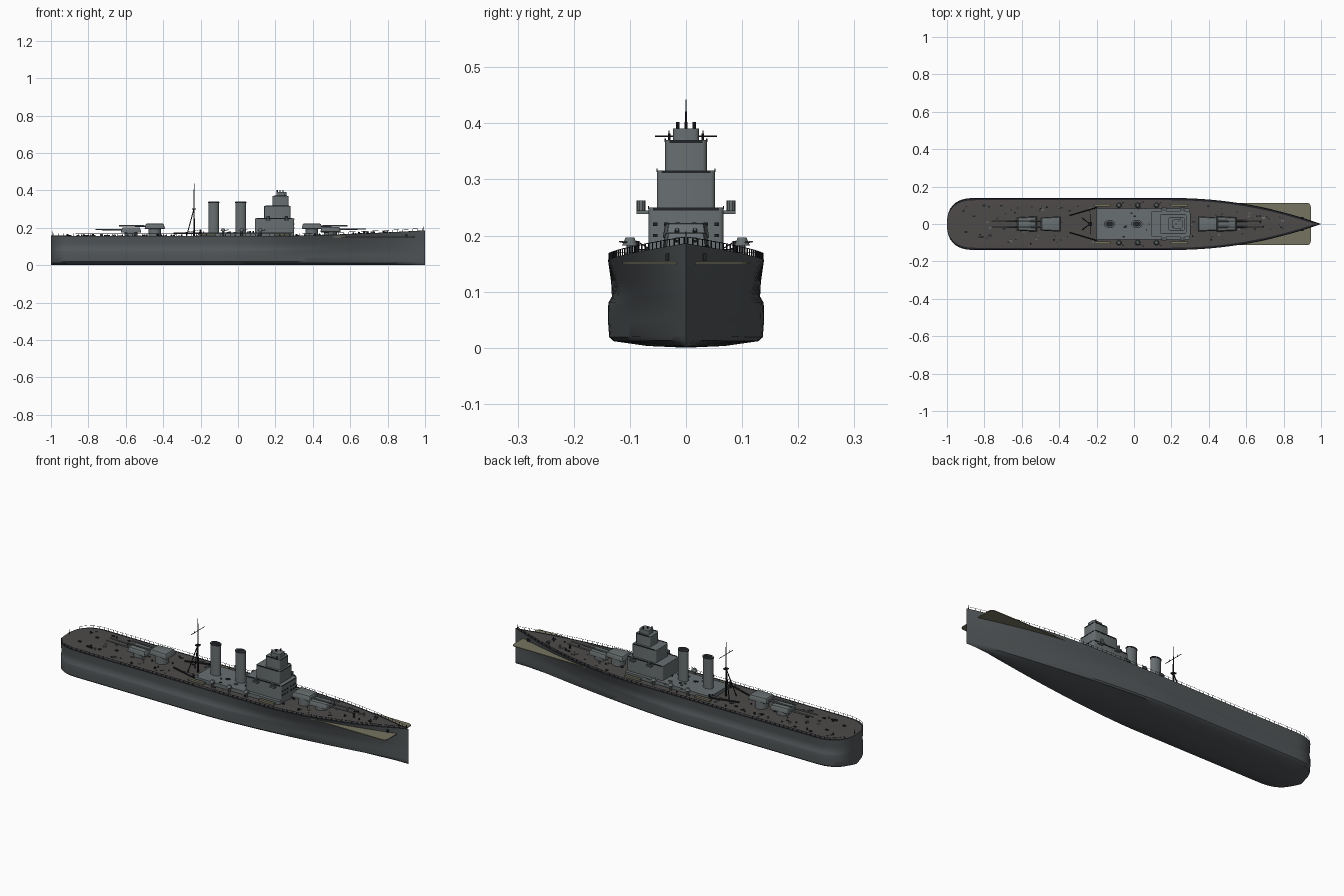
import bpy, bmesh, math, random
from mathutils import Matrix, Vector

if "Cube" in bpy.data.objects:
    bpy.data.objects.remove(bpy.data.objects["Cube"])
random.seed(4)


def material(name, r, g, b):
    m = bpy.data.materials.new(name)
    m.use_nodes = True
    m.diffuse_color = (r, g, b, 1)
    m.node_tree.nodes["Principled BSDF"].inputs["Base Color"].default_value = (r, g, b, 1)
    return m


HULL = material("hull grey", .085, .095, .1)
GREY = material("superstructure grey", .14, .16, .165)
DECK = material("deck brown grey", .075, .07, .067)
DARK = material("dark fittings", .016, .017, .022)
TAN = material("tan planking", .18, .172, .115)


def finish(name, bm, *mats, smooth=False):
    bmesh.ops.recalc_face_normals(bm, faces=bm.faces)
    me = bpy.data.meshes.new(name)
    bm.to_mesh(me)
    bm.free()
    ob = bpy.data.objects.new(name, me)
    bpy.context.collection.objects.link(ob)
    for m in mats:
        me.materials.append(m)
    if smooth:
        bpy.ops.object.select_all(action='DESELECT')
        ob.select_set(True)
        bpy.context.view_layer.objects.active = ob
        bpy.ops.object.shade_smooth_by_angle(angle=math.radians(35))
    return ob


def box(bm, x0, x1, y0, y1, z0, z1):
    size = Matrix.Diagonal((x1 - x0, y1 - y0, z1 - z0, 1))
    mid = Matrix.Translation(((x0 + x1) / 2, (y0 + y1) / 2, (z0 + z1) / 2))
    return bmesh.ops.create_cube(bm, size=1, matrix=mid @ size)["verts"]


def rod(bm, a, b, r, r2=None, n=8, squash=1):
    a, b = Vector(a), Vector(b)
    d = b - a
    rot = d.to_track_quat('Z', 'Y').to_matrix().to_4x4()
    mat = Matrix.Translation((a + b) / 2) @ rot @ Matrix.Diagonal((1, squash, 1, 1))
    bmesh.ops.create_cone(bm, cap_ends=True, segments=n, radius1=r,
                          radius2=r if r2 is None else r2, depth=d.length, matrix=mat)


def bevelled(bm, width, upright=True):
    edges = [e for e in bm.edges if not upright or
             abs(e.verts[0].co.z - e.verts[1].co.z) > .01]
    bmesh.ops.bevel(bm, geom=edges, offset=width, segments=3, affect='EDGES', profile=.5)


# Hull lines
BEAM = .139


def stern_factor(x):
    t = min(1, max(0, (-.85 - x) / .15))
    return (1 - t ** 2.5) ** .4


def deck_half(x):
    t = max(0, (x - .2) / .8)
    return BEAM * (1 - t ** 2.05) * stern_factor(x)


def low_half(x):
    t = max(0, (x + .1) / 1.1)
    return BEAM * (1 - t ** 1.5) * stern_factor(x)


def sheer(x):
    return .156 + .03 * max(0, (x - .2) / .8) ** 1.5 + .004 * max(0, -x - .6)


# Hull: height fraction, width fraction, blend from lower to deck lines
rows = [(.02, .5, 0), (.075, .93, 0), (.12, .985, 0), (.3, 1, 0), (.47, 1, .1), (.52, .99, .2),
        (.58, .95, .35), (.75, .96, .6), (1, 1, 1)]
stations = [-1 + .15 * (1 - math.cos(i * math.pi / 20)) for i in range(10)]
stations += [-.85 + 1.85 * i / 44 for i in range(45)]
bm = bmesh.new()
rings = []
for x in stations:
    top, half = sheer(x), deck_half(x)
    side = [(h * top, f * (low_half(x) * (1 - b) + half * b)) for h, f, b in rows]
    side.append((top + .0005, max(0, half - .012)))
    loop = [(0.0, 0.0)] + [(z, -y) for z, y in side] + [(z, y) for z, y in reversed(side)]
    rings.append([bm.verts.new((x, y, z)) for z, y in loop])
n = len(rings[0])
edge = len(rows)
for a, b in zip(rings, rings[1:]):
    for j in range(n):
        k = (j + 1) % n
        f = bm.faces.new((a[j], a[k], b[k], b[j]))
        f.material_index = 1 if j == edge + 1 else 2 if j in (edge, edge + 2) else 0
bmesh.ops.remove_doubles(bm, verts=bm.verts, dist=.0002)
finish("hull", bm, HULL, DECK, DARK, smooth=True)

# Flat planked plate showing past the bow
bm = bmesh.new()
box(bm, -.8, .945, -.113, .113, .149, .153)
corners = [e for e in bm.edges if abs(e.verts[0].co.z - e.verts[1].co.z) > .003]
bmesh.ops.bevel(bm, geom=corners, offset=.02, segments=4, affect='EDGES', profile=.5)
finish("plank_plate", bm, TAN)

# Guard rail with posts
bm = bmesh.new()
for s in (-1, 1):
    last = None
    for i in range(76):
        x = -.985 + i * 1.97 / 75
        p = Vector((x, s * (deck_half(x) - .002), sheer(x)))
        q = p + Vector((0, 0, .012))
        rod(bm, p, q, .0012, n=4)
        if last:
            rod(bm, last, q, .0007, n=4)
        last = q
for x in (-.99, .99):
    rod(bm, (x, 0, .155), (x, 0, sheer(x) + .022), .0012, n=5)
finish("guard_rail", bm, DARK)

# Midship deckhouse and stepped bridge tower
bm = bmesh.new()
box(bm, -.2, .3, -.084, .084, .15, .175)
bevelled(bm, .008)
finish("deckhouse", bm, GREY)
tiers = [("bridge_base", .09, .30, .067, .15, .25), ("bridge_middle", .14, .28, .052, .25, .316),
         ("bridge_upper", .185, .27, .037, .316, .37), ("bridge_top", .205, .26, .023, .37, .391)]
for name, x0, x1, w, z0, z1 in tiers:
    bm = bmesh.new()
    box(bm, x0, x1, -w, w, z0, z1)
    bevelled(bm, .008)
    finish(name, bm, GREY, smooth=True)
bm = bmesh.new()
for name, x0, x1, w, z0, z1 in tiers[:3]:
    for s in (-1, 1):
        box(bm, x0 + .008, x1 - .008, s * w - .001, s * w + .001, z1 - .003, z1 + .003)
    box(bm, x1 - .001, x1 + .001, .008 - w, w - .008, z1 - .005, z1 - .001)
for y in (-.015, 0, .015):
    rod(bm, (.225 + y, y, .39), (.225 + y, y, .402), .003)
for y in (-.03, .03):
    rod(bm, (.25, y, .37), (.25, y, .382), .002)
for y in (-.055, -.035, -.015, .015, .035, .055):
    for z in (.2, .22):
        box(bm, .3, .303, y - .004, y + .004, z - .003, z + .003)
finish("bridge_fittings", bm, DARK)

# Rangefinder directors on side brackets
bm = bmesh.new()
for s in (-1, 1):
    for x in (.16, .26):
        box(bm, x - .014, x + .014, min(s * .066, s * .088), max(s * .066, s * .088), .238, .245)
        rod(bm, (x, s * .08, .245), (x, s * .08, .262), .008, n=10)
finish("side_directors", bm, GREY)

# Funnels with dark caps
for name, x in (("rear_funnel", -.13), ("front_funnel", .015)):
    bm = bmesh.new()
    rod(bm, (x, 0, .17), (x, 0, .34), .028, n=24, squash=.68)
    finish(name, bm, GREY, smooth=True)
    bm = bmesh.new()
    rod(bm, (x, 0, .333), (x, 0, .338), .03, n=24, squash=.7)
    rod(bm, (x, 0, .337), (x, 0, .342), .022, n=20, squash=.65)
    finish(name + "_cap", bm, DARK, smooth=True)

# Tripod mast with yard
bm = bmesh.new()
rod(bm, (-.235, 0, .155), (-.235, 0, .35), .0045, .003)
rod(bm, (-.235, 0, .35), (-.235, 0, .442), .0025, .001)
for s in (-1, 1):
    rod(bm, (-.275, s * .03, .155), (-.236, 0, .3), .0025)
    rod(bm, (-.235, s * .03, .375), (-.235, s * .03, .387), .001)
rod(bm, (-.235, -.055, .377), (-.235, .055, .377), .0015)
box(bm, -.245, -.225, -.01, .01, .298, .303)
finish("tripod_mast", bm, DARK)

# Cranes behind the deckhouse
bm = bmesh.new()
for s in (-1, 1):
    rod(bm, (-.345, s * .045, .17), (-.2, s * .088, .172), .0045, n=6)
    rod(bm, (-.2, s * .088, .155), (-.2, s * .088, .19), .005)
    rod(bm, (-.2, s * .088, .19), (-.3, s * .058, .172), .001, n=4)
finish("boat_cranes", bm, DARK)


# Gun turrets: facing +1 forward, -1 aft
def turret(name, x, z, facing):
    bm = bmesh.new()
    rod(bm, (x, 0, .15), (x, 0, z), .034, n=24)
    finish(name + "_base", bm, GREY, smooth=True)
    bm = bmesh.new()
    house = box(bm, x - .055, x + .055, -.042, .042, z, z + .027)
    for v in house:
        if v.co.z > z + .01:
            v.co.x = x + (v.co.x - x) * .86
            v.co.y *= .88
        if (v.co.x - x) * facing > 0:
            v.co.y *= .85
    bmesh.ops.bevel(bm, geom=list(bm.edges), offset=.004, segments=2, affect='EDGES', profile=.5)
    finish(name + "_house", bm, GREY, smooth=True)
    bm = bmesh.new()
    for y in (-.016, .016):
        rod(bm, (x + facing * .045, y, z + .014), (x + facing * .19, y, z + .016), .0048, .003)
    finish(name + "_guns", bm, GREY, smooth=True)


turret("front_low_turret", .495, .178, 1)
turret("front_high_turret", .395, .195, 1)
turret("rear_high_turret", -.445, .195, -1)
turret("rear_low_turret", -.572, .175, -1)

# Domed side guns and tan boats beside the deckhouse
bm = bmesh.new()
tan = bmesh.new()
for s in (-1, 1):
    for x in (-.08, .02, .12):
        rod(bm, (x, s * .1, .155), (x, s * .1, .182), .006)
        rod(bm, (x, s * .1, .182), (x, s * .1, .196), .014, .008, n=12)
        rod(bm, (x, s * .1, .187), (x + .03, s * .118, .189), .0015)
    for x in (-.17, .24):
        box(tan, x - .045, x + .045, s * .101 - .007, s * .101 + .007, .16, .17)
finish("side_guns", bm, GREY, smooth=True)
bevelled(tan, .006)
finish("tan_boats", tan, TAN)

# Scattered bollards, hatches and vents
dark, grey = bmesh.new(), bmesh.new()
for i in range(150):
    x = random.uniform(-.93, .8)
    y = random.uniform(-.85, .85) * max(.01, deck_half(x) - .015)
    on_house = -.2 < x < .09 and abs(y) < .08
    if .09 < x < .3 and abs(y) < .085:
        continue
    z = .175 if on_house else sheer(x)
    r = random.uniform(.002, .005)
    target = dark if i % 3 else grey
    if i % 2:
        rod(target, (x, y, z - .002), (x, y, z + 2 * r), r)
    else:
        box(target, x - 1.6 * r, x + 1.6 * r, y - r, y + r, z - .002, z + r)
finish("deck_bollards", dark, DARK)
finish("deck_hatches", grey, GREY)

# Anchor slots at the bow
bm = bmesh.new()
for s in (-1, 1):
    y = s * deck_half(.9)
    box(bm, .893, .907, y - .003, y + .003, .155, .168)
finish("anchors", bm, DARK)
